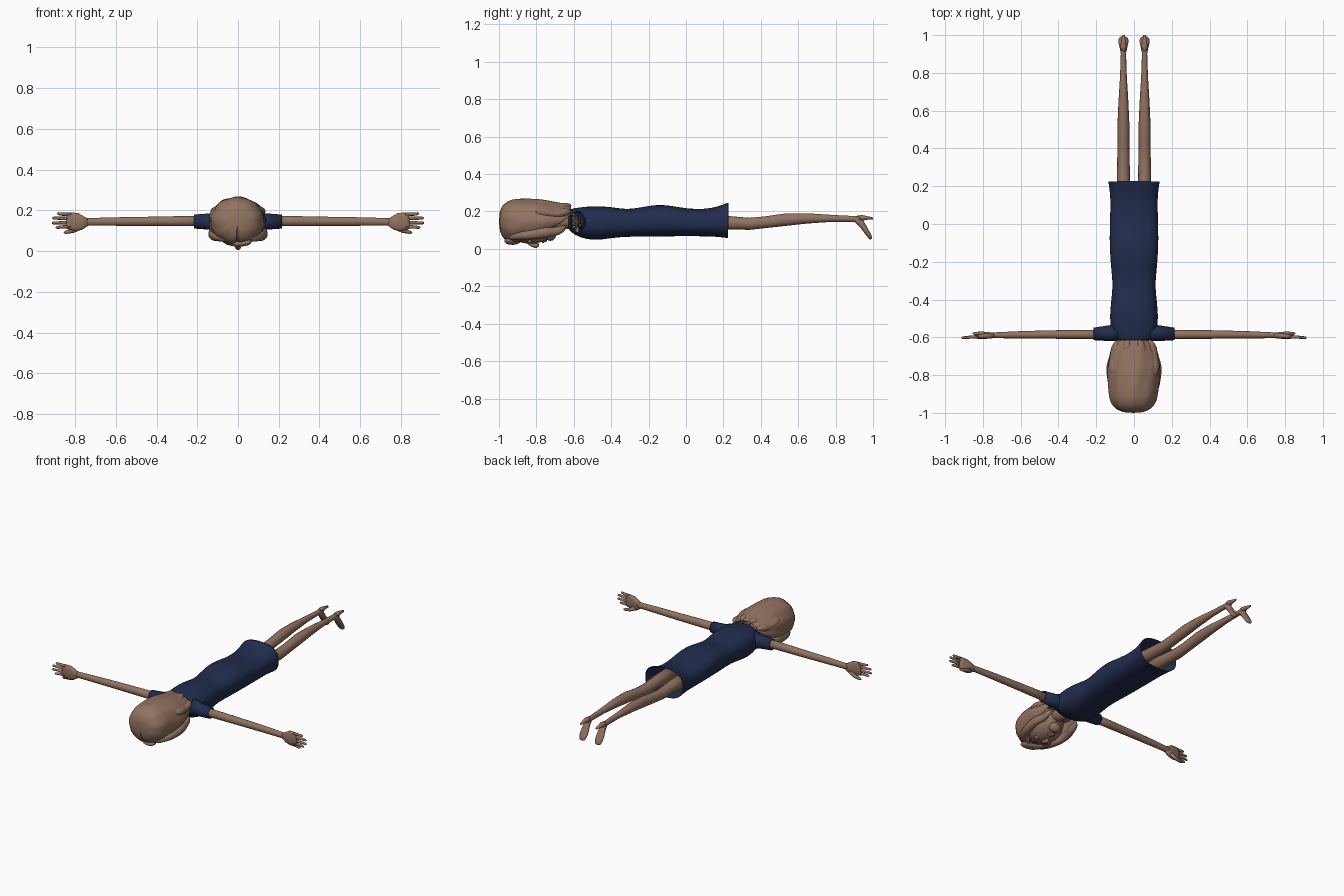
import bpy, bmesh, math
from mathutils import Vector


def material(name, rgb):
    m = bpy.data.materials.new(name)
    m.diffuse_color = (*rgb, 1)
    return m


SKIN = material("warm brown", (0.285, 0.172, 0.120))
NAVY = material("navy cloth", (0.016, 0.026, 0.075))


def finish(name, bm, mat, subsurf=0, thick=0):
    bmesh.ops.recalc_face_normals(bm, faces=bm.faces)
    me = bpy.data.meshes.new(name)
    bm.to_mesh(me)
    bm.free()
    for p in me.polygons:
        p.use_smooth = True
    me.materials.append(mat)
    ob = bpy.data.objects.new(name, me)
    bpy.context.collection.objects.link(ob)
    if thick:
        s = ob.modifiers.new("thickness", 'SOLIDIFY')
        s.thickness, s.offset = thick, -1
    if subsurf:
        ob.modifiers.new("smooth", 'SUBSURF').levels = subsurf
    return ob


def skin_rings(bm, rings, closed=True):
    vs = [[bm.verts.new(p) for p in r] for r in rings]
    n = len(vs[0])
    for a, b in zip(vs, vs[1:]):
        for i in range(n if closed else n - 1):
            j = (i + 1) % n
            bm.faces.new((a[i], a[j], b[j], b[i]))
    return vs


def tube(name, pts, side, mat, n=14, power=2.0, caps=(True, True), subsurf=0, thick=0):
    """Sweep along (x, y, z, radius along side, radius across)."""
    side = Vector(side)
    cs = [Vector(p[:3]) for p in pts]
    rings = []
    for i, p in enumerate(pts):
        t = cs[min(i + 1, len(cs) - 1)] - cs[max(i - 1, 0)]
        up = t.cross(side).normalized()
        ring = []
        for k in range(n):
            a = 2 * math.pi * k / n
            c, s = math.cos(a), math.sin(a)
            c = math.copysign(abs(c) ** (2 / power), c)
            s = math.copysign(abs(s) ** (2 / power), s)
            ring.append(cs[i] + side * p[3] * c + up * p[4] * s)
        rings.append(ring)
    bm = bmesh.new()
    vs = skin_rings(bm, rings)
    if caps[0]:
        bm.faces.new(vs[0])
    if caps[1]:
        bm.faces.new(vs[-1])
    return finish(name, bm, mat, subsurf, thick)


def ball(name, c, r, mat=SKIN, seg=24):
    bm = bmesh.new()
    bmesh.ops.create_uvsphere(bm, u_segments=seg, v_segments=seg * 2 // 3, radius=1)
    for v in bm.verts:
        v.co = Vector([c[i] + v.co[i] * r[i] for i in range(3)])
    return finish(name, bm, mat)


# Dress: y, lowest z, highest z, half width
prof = [(-.63, .11, .20, .05), (-.617, .09, .215, .10), (-.57, .06, .222, .122),
        (-.49, .043, .23, .13), (-.40, .058, .225, .12), (-.32, .065, .21, .112),
        (-.25, .065, .22, .12), (-.16, .065, .238, .127), (-.08, .067, .232, .13),
        (0, .068, .215, .128), (.10, .067, .212, .125), (.17, .065, .225, .127),
        (.228, .056, .25, .138)]
# rings stay square to the body because the profile is swept on a straight line
bm = bmesh.new()
rings = []
for y, lo, hi, w in prof:
    ring = []
    for k in range(32):
        a = 2 * math.pi * k / 32
        c, s = math.cos(a), math.sin(a)
        ring.append((w * math.copysign(abs(c) ** .8, c), y,
                     (lo + hi) / 2 + (hi - lo) / 2 * math.copysign(abs(s) ** .8, s)))
    rings.append(ring)
skin_rings(bm, rings)
finish("dress", bm, NAVY, 1, .004)

# Neck
tube("neck", [(0, -.76, .14, .042, .042), (0, -.68, .145, .038, .038),
              (0, -.60, .15, .05, .045)], (1, 0, 0), SKIN)

for s, label in ((-1, "left"), (1, "right")):
    # Sleeve and arm
    tube(label + "_sleeve", [(s * .08, -.575, .145, .045, .06), (s * .13, -.578, .145, .042, .042),
                             (s * .215, -.582, .145, .033, .035)],
         (0, 1, 0), NAVY, caps=(True, False), thick=.003)
    tube(label + "_arm", [(s * .10, -.585, .147, .026, .026), (s * .30, -.585, .147, .024, .025),
                          (s * .45, -.585, .146, .022, .023), (s * .62, -.587, .145, .019, .021),
                          (s * .745, -.589, .143, .015, .019), (s * .76, -.59, .142, .014, .02)],
         (0, 1, 0), SKIN)
    # Hand
    tube(label + "_palm", [(s * .735, -.59, .142, .013, .017), (s * .765, -.591, .14, .016, .036),
                           (s * .79, -.593, .142, .015, .046), (s * .825, -.596, .148, .012, .043),
                           (s * .842, -.597, .15, .009, .04)], (0, 1, 0), SKIN, power=2.5)
    for i, (z0, z1, tip) in enumerate(((.18, .184, .888), (.16, .162, .912),
                                       (.14, .138, .914), (.12, .116, .895))):
        tube(f"{label}_finger_{i + 1}", [(s * .82, -.597, z0, .009, .010),
                                         (s * .87, -.599, (z0 + z1) / 2, .008, .008),
                                         (s * (tip - .006), -.602, z1, .007, .007),
                                         (s * tip, -.602, z1, .003, .003)], (0, 1, 0), SKIN, n=8)
    tube(label + "_thumb", [(s * .77, -.586, .12, .014, .014), (s * .81, -.58, .1, .011, .011),
                            (s * .845, -.58, .092, .008, .008), (s * .855, -.58, .09, .003, .003)],
         (0, 1, 0), SKIN, n=8)
    # Leg
    x = s * .056
    tube(label + "_leg", [(x, .0, .14, .045, .05), (x, .22, .14, .035, .037),
                          (x, .34, .134, .033, .033), (x, .42, .142, .031, .032),
                          (x, .54, .157, .031, .034), (x, .65, .163, .026, .028),
                          (x, .78, .163, .018, .019), (x, .90, .16, .014, .016),
                          (x, .935, .16, .017, .02)], (1, 0, 0), SKIN)
    # Raised foot with thin heel
    tube(label + "_foot", [(x, .895, .163, .013, .014), (x, .925, .152, .019, .022),
                           (x, .945, .125, .023, .017), (x, .963, .095, .029, .015),
                           (x, .982, .068, .027, .012), (x, .99, .05, .016, .008)],
         (1, 0, 0), SKIN, n=12, subsurf=1)
    tube(label + "_heel", [(x, .91, .165, .012, .012), (x, .94, .165, .018, .017),
                           (x, .962, .166, .012, .011), (x, 1.0, .162, .007, .006)],
         (1, 0, 0), SKIN, n=10)
    # Eye, brow and cheek-side hair lock
    ball(label + "_eye", (s * .042, -.835, .042), (.022, .014, .013), seg=14)
    tube(label + "_brow", [(s * .018, -.868, .034, .005, .004), (s * .045, -.878, .041, .006, .005),
                           (s * .072, -.868, .055, .003, .003)], (0, 1, 0), SKIN, n=8)
    tube(label + "_side_lock", [(s * .05, -.955, .06, .03, .02), (s * .098, -.90, .07, .032, .022),
                                (s * .118, -.82, .075, .026, .028), (s * .128, -.75, .09, .024, .03),
                                (s * .105, -.70, .09, .024, .025), (s * .11, -.665, .105, .018, .022),
                                (s * .09, -.64, .12, .006, .008)], (1, 0, 0), SKIN, n=10, subsurf=1)
    # Wavy locks down the back of the head
    for i, (lx, lz) in enumerate(((.035, .225), (.09, .195))):
        tube(f"{label}_back_lock_{i + 1}",
             [(s * lx, -.82, lz, .035, .03), (s * lx * 1.15, -.75, lz + .002, .04, .028),
              (s * lx, -.70, lz - .012, .034, .026), (s * lx * 1.1, -.65, lz, .03, .026),
              (s * lx * .9, -.61, lz + .008, .010, .010)], (1, 0, 0), SKIN, n=10, subsurf=1)

# Face, looking down
ball("face", (0, -.83, .13), (.107, .135, .103))
ball("chin", (0, -.725, .075), (.04, .03, .032))
tube("nose", [(0, -.85, .034, .009, .008), (0, -.82, .022, .012, .014),
              (0, -.798, .014, .017, .015), (0, -.786, .028, .010, .008)],
     (1, 0, 0), SKIN, n=10, subsurf=1)
ball("upper_lip", (0, -.763, .041), (.026, .007, .010), seg=12)
ball("lower_lip", (0, -.751, .046), (.021, .007, .010), seg=12)

# Hair shell, open around the face: y, centre z, half width, half height, opening angle
shell = [(-1.0, .148, .035, .035, .02), (-.988, .147, .085, .08, .02), (-.955, .145, .117, .112, .03),
         (-.91, .145, .132, .122, .25), (-.86, .145, .136, .122, .75), (-.81, .146, .139, .121, 1.0),
         (-.76, .148, .143, .115, 1.05), (-.715, .155, .13, .10, 1.15), (-.67, .16, .122, .088, 1.25),
         (-.635, .175, .108, .065, 1.4), (-.612, .185, .085, .05, 1.5)]
bm = bmesh.new()
rings = []
for y, z, w, h, gap in shell:
    ring = []
    for k in range(33):
        a = -math.pi / 2 + gap + (2 * math.pi - 2 * gap) * k / 32
        f = 1 + .025 * math.sin(9 * a + 14 * y)
        ring.append((w * f * math.cos(a) - .003, y, z + h * f * math.sin(a)))
    rings.append(ring)
vs = skin_rings(bm, rings, closed=False)
bm.faces.new(vs[0])
finish("hair", bm, SKIN, 1, .012)

# Swept fringe
tube("fringe", [(.07, -.95, .05, .03, .015), (.02, -.935, .032, .035, .015),
                (-.04, -.915, .036, .032, .014), (-.09, -.87, .065, .015, .012)],
     (0, 1, 0), SKIN, n=10, subsurf=1)
